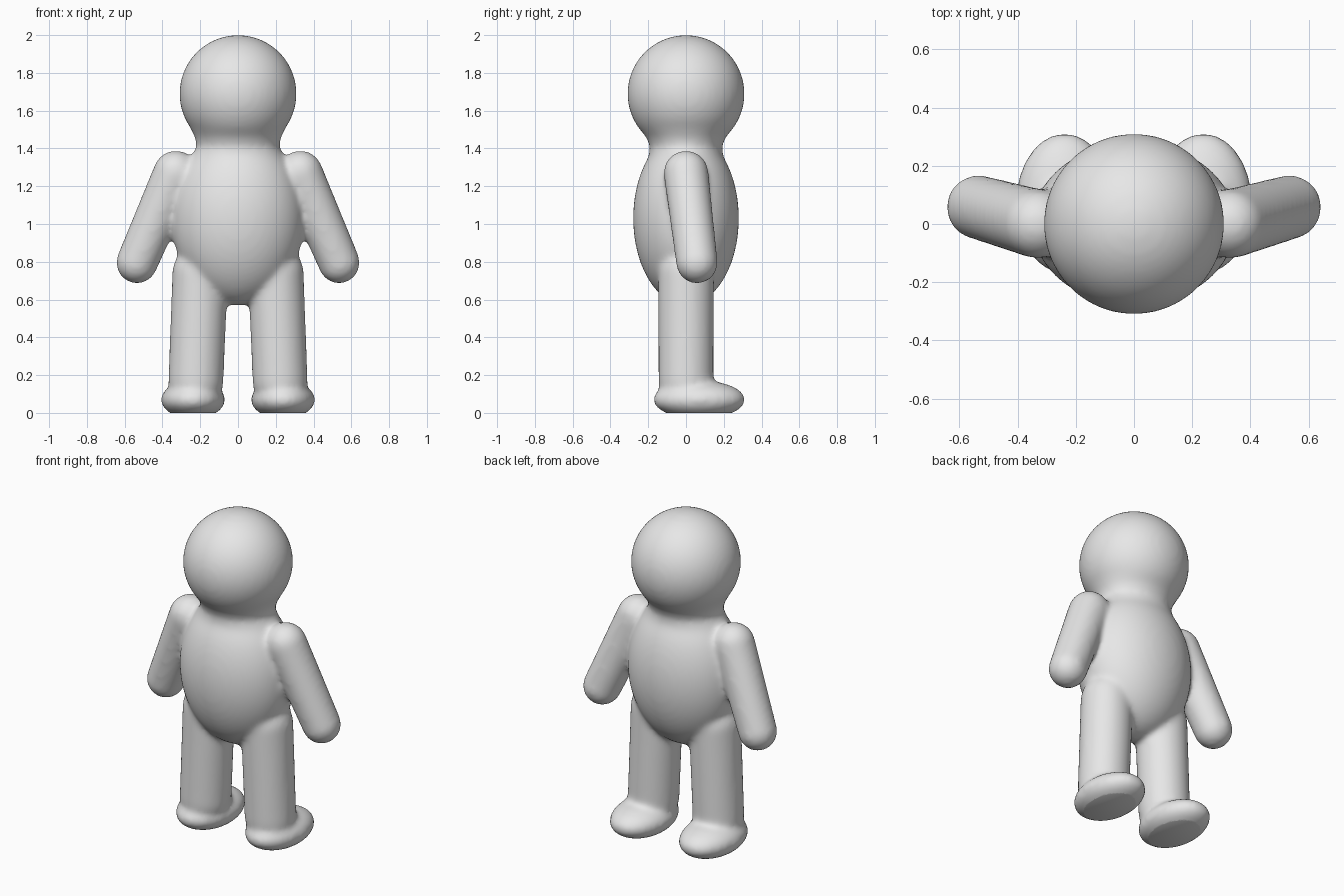
import bpy, bmesh
from math import sin, cos, pi, radians
from mathutils import Matrix, Vector

cube = bpy.data.objects.get("Cube")
if cube:
    bpy.data.objects.remove(cube, do_unlink=True)

SIDES = 64


def add_to(target, part):
    """Append a finished part to the collected shape."""
    mesh = bpy.data.meshes.new("part")
    part.to_mesh(mesh)
    part.free()
    target.from_mesh(mesh)
    bpy.data.meshes.remove(mesh)


def ellipsoid(center, radii):
    bm = bmesh.new()
    bmesh.ops.create_icosphere(
        bm, subdivisions=4, radius=1,
        matrix=Matrix.Translation(center) @ Matrix.Diagonal((*radii, 1)))
    return bm


def limb(start, r_start, end, r_end):
    """Tapered capsule: the hull of two spheres."""
    bm = bmesh.new()
    for center, r in ((start, r_start), (end, r_end)):
        bmesh.ops.create_icosphere(bm, subdivisions=4, radius=r,
                                   matrix=Matrix.Translation(center))
    bmesh.ops.delete(bm, geom=bm.edges[:], context='EDGES_FACES')
    bmesh.ops.convex_hull(bm, input=bm.verts[:])
    loose = [v for v in bm.verts if not v.link_faces]
    bmesh.ops.delete(bm, geom=loose, context='VERTS')
    return bm


def oval_stack(rings, top, bottom):
    """Skin a stack of oval rings (z, x radius, y radius), closed at both ends."""
    bm = bmesh.new()
    loops = [[bm.verts.new((rx * cos(2 * pi * i / SIDES), ry * sin(2 * pi * i / SIDES), z))
              for i in range(SIDES)] for z, rx, ry in rings]
    poles = bm.verts.new((0, 0, top)), bm.verts.new((0, 0, bottom))
    for i in range(SIDES):
        j = (i + 1) % SIDES
        for a, b in zip(loops, loops[1:]):
            bm.faces.new((a[i], b[i], b[j], a[j]))
        bm.faces.new((poles[0], loops[0][i], loops[0][j]))
        bm.faces.new((poles[1], loops[-1][j], loops[-1][i]))
    bmesh.ops.recalc_face_normals(bm, faces=bm.faces[:])
    return bm


# Head, neck and torso as one stack of rings
rings = []
for deg in range(5, 126, 5):
    t = radians(deg)
    rings.append((1.69 + 0.31 * cos(t), 0.31 * sin(t), 0.31 * sin(t)))
rings += [(1.46, 0.228, 0.211), (1.41, 0.218, 0.19), (1.36, 0.245, 0.197)]
for deg in range(54, 178, 4):
    t = radians(deg)
    rings.append((1.03 + 0.46 * cos(t), 0.35 * sin(t), 0.28 * sin(t)))

shape = bmesh.new()
add_to(shape, oval_stack(rings, 2.002, 0.57))

# Arms, legs and feet on both sides
for s in (-1, 1):
    add_to(shape, limb(Vector((s * 0.33, 0, 1.27)), 0.119,
                       Vector((s * 0.535, 0.058, 0.795)), 0.11))
    add_to(shape, limb(Vector((s * 0.2, 0, 0.74)), 0.148,
                       Vector((s * 0.223, 0, 0.17)), 0.146))
    add_to(shape, ellipsoid((s * 0.238, 0.07, 0.07), (0.17, 0.244, 0.102)))

mesh = bpy.data.meshes.new("figure")
shape.to_mesh(mesh)
shape.free()
figure = bpy.data.objects.new("figure", mesh)
bpy.context.collection.objects.link(figure)

# Fuse the parts into one skin and soften the joins
remesh = figure.modifiers.new("fuse", 'REMESH')
remesh.mode = 'VOXEL'
remesh.voxel_size = 0.015
smooth = figure.modifiers.new("soften", 'SMOOTH')
smooth.factor = 0.5
smooth.iterations = 14
bpy.context.view_layer.update()
fused = figure.evaluated_get(bpy.context.evaluated_depsgraph_get())
bm = bmesh.new()
bm.from_mesh(fused.to_mesh())
fused.to_mesh_clear()
figure.modifiers.clear()

# Flat soles
cut = bmesh.ops.bisect_plane(bm, geom=bm.verts[:] + bm.edges[:] + bm.faces[:],
                             plane_co=(0, 0, 0), plane_no=(0, 0, -1), clear_outer=True)
rim = [e for e in cut["geom_cut"] if isinstance(e, bmesh.types.BMEdge)]
bmesh.ops.holes_fill(bm, edges=rim, sides=0)
bmesh.ops.recalc_face_normals(bm, faces=bm.faces[:])
bm.to_mesh(mesh)
bm.free()

# Plain grey skin
grey = bpy.data.materials.new("light_grey")
grey.use_nodes = True
color = (0.8, 0.8, 0.8, 1)
grey.diffuse_color = color
grey.node_tree.nodes["Principled BSDF"].inputs["Base Color"].default_value = color
mesh.materials.clear()
mesh.materials.append(grey)

bpy.ops.object.select_all(action='DESELECT')
figure.select_set(True)
bpy.context.view_layer.objects.active = figure
bpy.ops.object.shade_smooth_by_angle(angle=radians(35))
